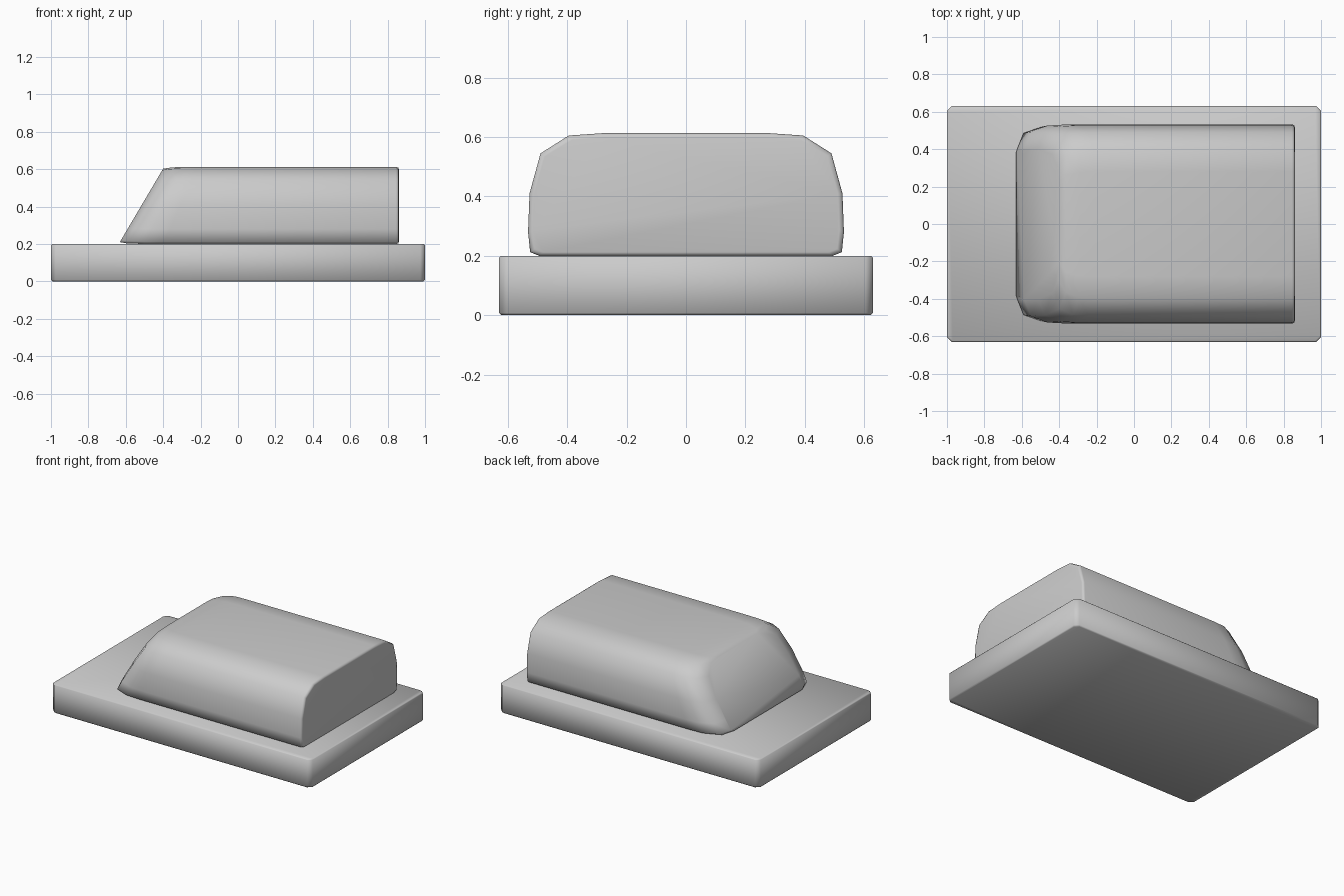
import bpy, bmesh

if "Cube" in bpy.data.objects:
    bpy.data.objects.remove(bpy.data.objects["Cube"])


def loft(name, rings):
    """Skin a list of equal-length point rings and cap both ends."""
    bm = bmesh.new()
    loops = [[bm.verts.new(p) for p in ring] for ring in rings]
    n = len(loops[0])
    for a, b in zip(loops, loops[1:]):
        for i in range(n):
            j = (i + 1) % n
            bm.faces.new((a[i], a[j], b[j], b[i]))
    bm.faces.new(loops[0])
    bm.faces.new(loops[-1])
    bmesh.ops.recalc_face_normals(bm, faces=bm.faces)
    for f in bm.faces:
        f.smooth = True
    mesh = bpy.data.meshes.new(name)
    bm.to_mesh(mesh)
    bm.free()
    obj = bpy.data.objects.new(name, mesh)
    bpy.context.collection.objects.link(obj)
    return obj


# Base slab: rectangle with clipped corners and thin edge bevels
def slab_ring(z, inset):
    x, y, c = 1 - inset, 0.63 - inset, 0.025
    return [(x, y - c, z), (x - c, y, z), (c - x, y, z), (-x, y - c, z),
            (-x, c - y, z), (c - x, -y, z), (x - c, -y, z), (x, c - y, z)]


loft("base_slab", [slab_ring(0, 0.008), slab_ring(0.008, 0),
                   slab_ring(0.194, 0), slab_ring(0.2, 0.006)])

# Upper body: half section (y, z), mirrored to a closed profile
half = [(0.495, 0.2), (0.525, 0.212), (0.532, 0.28), (0.527, 0.41),
        (0.49, 0.545), (0.395, 0.605), (0.28, 0.613)]
profile = half + [(-y, z) for y, z in reversed(half)]


def body_ring(x, sy, top, bottom, slant):
    """Section scaled in y, remapped in z and leaned back by slant."""
    ring = []
    for y, z in profile:
        t = (z - 0.2) / 0.413
        zz = bottom + t * (top - bottom)
        ring.append((x + slant * (zz - 0.2), y * sy, zz))
    return ring


# Sloping rounded nose on the left, nearly square end on the right
loft("upper_body", [
    body_ring(-0.638, 0.76, 0.603, 0.21, 0.59),
    body_ring(-0.600, 0.925, 0.609, 0.204, 0.59),
    body_ring(-0.500, 0.99, 0.613, 0.2, 0.50),
    body_ring(-0.400, 1.0, 0.613, 0.2, 0.45),
    body_ring(0.845, 1.0, 0.613, 0.2, 0),
    body_ring(0.857, 0.992, 0.608, 0.204, 0),
    body_ring(0.860, 0.97, 0.598, 0.212, 0),
])
